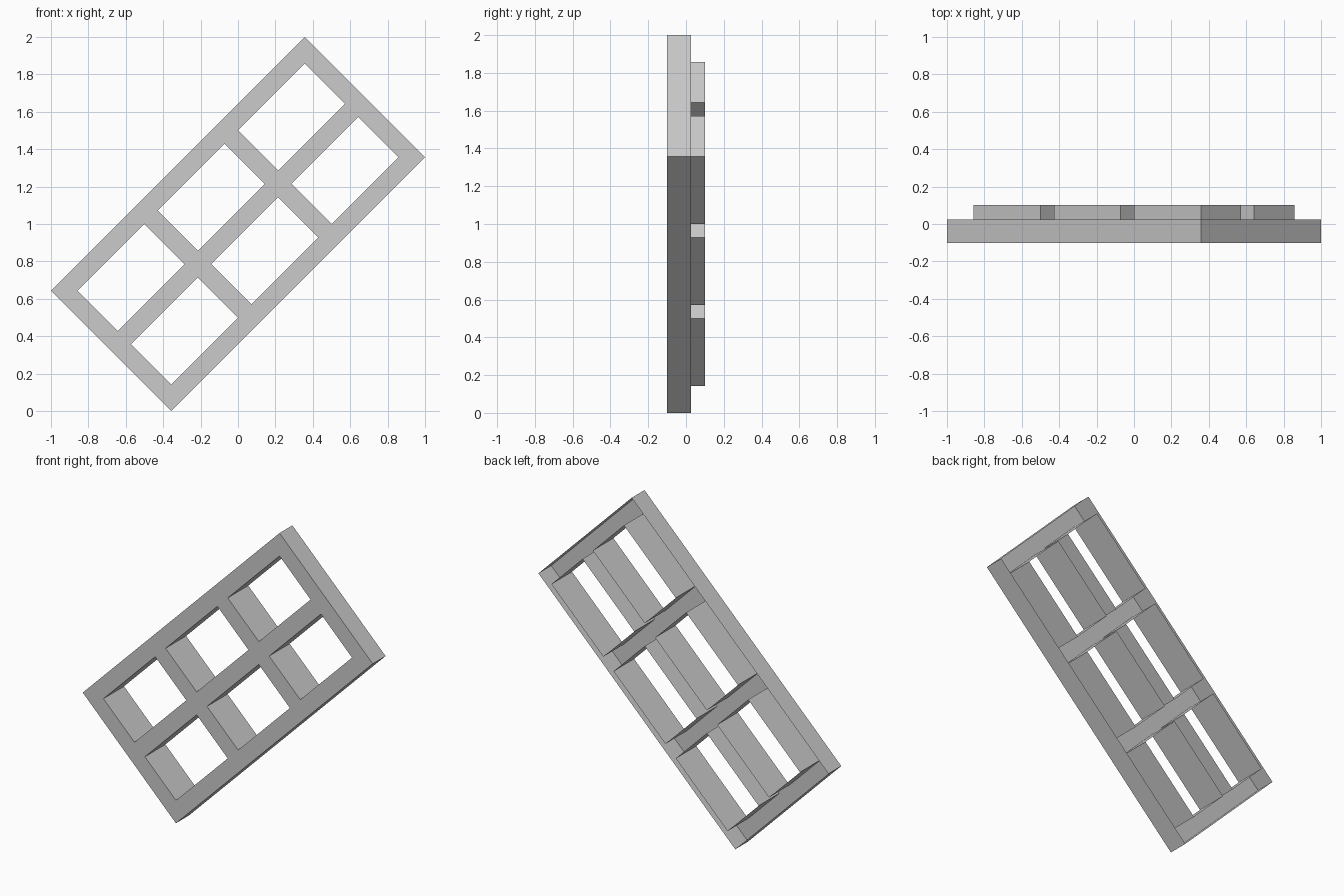
import bpy, bmesh, math
from mathutils import Matrix, Vector

if "Cube" in bpy.data.objects:
    bpy.data.objects.remove(bpy.data.objects["Cube"])

T = 2 * math.sqrt(2) / 28        # bar width; panes are 5 x 3 bar widths
DEPTH_PANE = 2 * T               # pane sleeves run deeper than the rim
DEPTH_RIM = 1.25 * T


def stops(pane, count):
    """Positions of bar edges along one direction, centred on zero."""
    out = [0.0]
    for i in range(count):
        out += [out[-1] + T, out[-1] + T + pane]
    out.append(out[-1] + T)
    return [p - out[-1] / 2 for p in out]


us, vs = stops(5 * T, 3), stops(3 * T, 2)
bm = bmesh.new()

# Front sheet of bars, leaving the six panes open
grid = [[bm.verts.new((u, -T, v)) for v in vs] for u in us]
for i in range(len(us) - 1):
    for j in range(len(vs) - 1):
        if not (i % 2 and j % 2):
            bm.faces.new((grid[i][j], grid[i + 1][j], grid[i + 1][j + 1], grid[i][j + 1]))


# Rim and pane sleeves: open walls folded backwards, no back sheet
def on_rim(e):
    m = (e.verts[0].co + e.verts[1].co) / 2
    return abs(abs(m.x) - us[-1]) < 1e-4 or abs(abs(m.z) - vs[-1]) < 1e-4


border = [e for e in bm.edges if e.is_boundary]
rim = [e for e in border if on_rim(e)]
panes = [e for e in border if not on_rim(e)]
for edges, depth in ((rim, DEPTH_RIM), (panes, DEPTH_PANE)):
    new = bmesh.ops.extrude_edge_only(bm, edges=edges)["geom"]
    bmesh.ops.translate(bm, vec=Vector((0, depth, 0)),
                        verts=[g for g in new if isinstance(g, bmesh.types.BMVert)])

bmesh.ops.recalc_face_normals(bm, faces=bm.faces)
front = next(f for f in bm.faces if abs(f.normal.y) > 0.9)
if front.normal.y > 0:
    bmesh.ops.reverse_faces(bm, faces=bm.faces)

# Tilt the panel by 45 degrees and stand it on the ground
bm.transform(Matrix.Translation((0, 0, 1)) @ Matrix.Rotation(-math.pi / 4, 4, 'Y'))
mesh = bpy.data.meshes.new("window_frame")
bm.to_mesh(mesh)
bm.free()
bpy.context.collection.objects.link(bpy.data.objects.new("window_frame", mesh))
